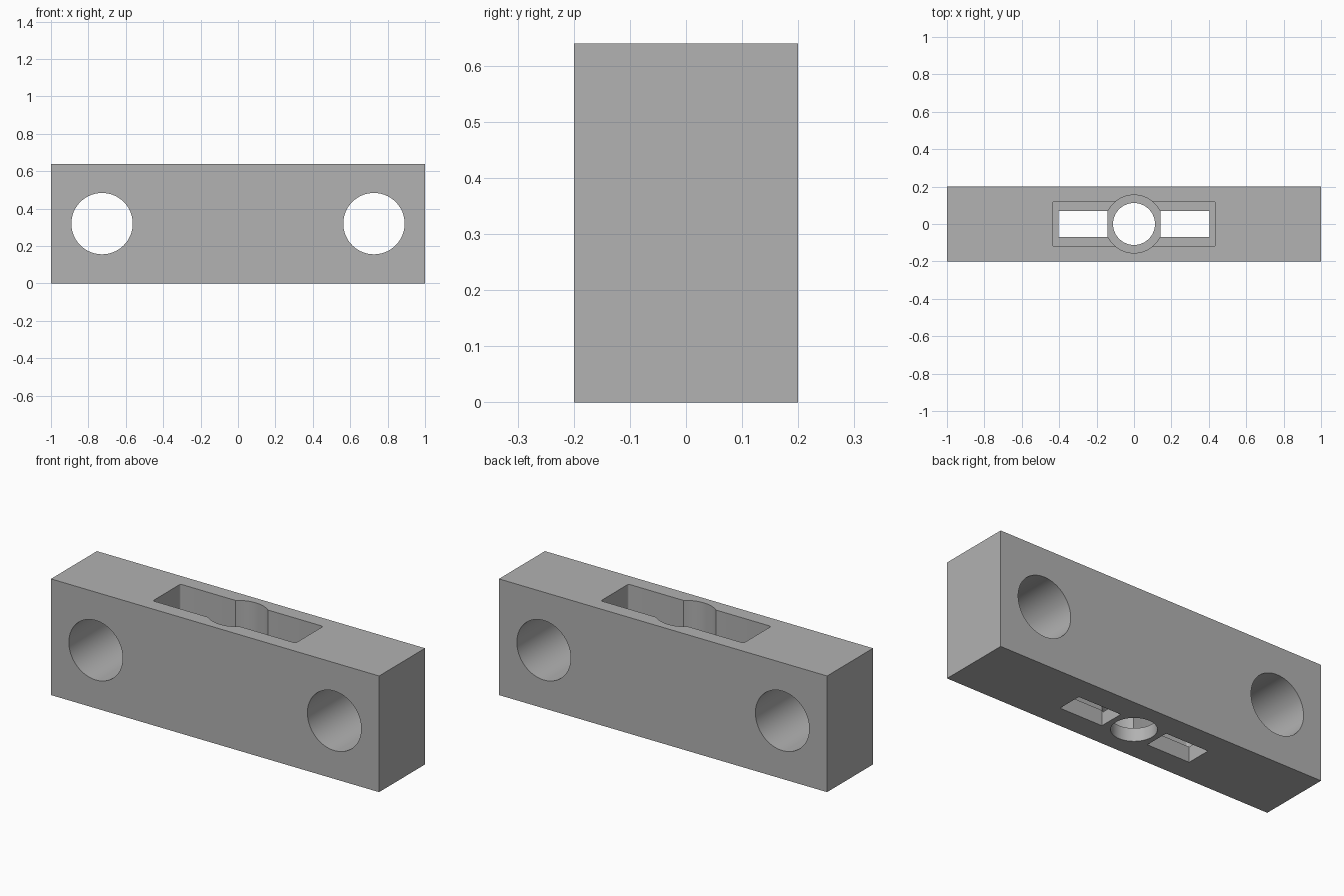
import bpy
import bmesh
import math
from mathutils import Matrix, Vector

cube = bpy.data.objects.get("Cube")
if cube:
    bpy.data.objects.remove(cube, do_unlink=True)

LENGTH, DEPTH, HEIGHT = 2.0, 0.4, 0.64
POCKET_FLOOR, BORE_FLOOR = 0.085, 0.072
ABOVE, BELOW = HEIGHT + 0.1, -0.1

grey = bpy.data.materials.new("plain grey")
grey.use_nodes = True
colour = (0.445, 0.445, 0.445, 1)
grey.diffuse_color = colour
grey.node_tree.nodes["Principled BSDF"].inputs["Base Color"].default_value = colour


def make_object(name, bm):
    mesh = bpy.data.meshes.new(name)
    bm.to_mesh(mesh)
    bm.free()
    mesh.materials.append(grey)
    obj = bpy.data.objects.new(name, mesh)
    bpy.context.collection.objects.link(obj)
    return obj


def box(name, low, high, corner=0):
    """Box between two corners, with optional rounded upright edges."""
    low, high = Vector(low), Vector(high)
    bm = bmesh.new()
    bmesh.ops.create_cube(bm, size=1)
    for v in bm.verts:
        v.co = (low + high) / 2 + v.co * (high - low)
    if corner:
        upright = [e for e in bm.edges
                   if abs(e.verts[0].co.z - e.verts[1].co.z) > 0.01]
        bmesh.ops.bevel(bm, geom=upright, offset=corner, segments=4,
                        profile=0.5, affect='EDGES')
    return make_object(name, bm)


def cylinder(name, radius, length, centre, turn=0):
    """Cylinder along z, tipped about x by the turn angle."""
    bm = bmesh.new()
    matrix = Matrix.Translation(centre) @ Matrix.Rotation(turn, 4, 'X')
    bmesh.ops.create_cone(bm, cap_ends=True, segments=96, radius1=radius,
                          radius2=radius, depth=length, matrix=matrix)
    return make_object(name, bm)


def upright_cylinder(name, radius, bottom, top):
    return cylinder(name, radius, top - bottom, (0, 0, (bottom + top) / 2))


# Main block
block = box("block", (-LENGTH / 2, -DEPTH / 2, 0), (LENGTH / 2, DEPTH / 2, HEIGHT))

# Top pocket, round well and the drain hole beneath it
cutters = [
    box("pocket_cutter", (-0.435, -0.12, POCKET_FLOOR), (0.435, 0.12, ABOVE), 0.01),
    upright_cylinder("well_cutter", 0.155, BORE_FLOOR, ABOVE),
    upright_cylinder("floor_hole_cutter", 0.112, BELOW, 0.3),
]

# Paired cross holes and floor slots
for side, x in (("left", 1), ("right", -1)):
    cutters.append(cylinder(side + "_hole_cutter", 0.164, 1,
                            (x * 0.727, 0, HEIGHT / 2), math.pi / 2))
    near, far = sorted((x * 0.142, x * 0.403))
    cutters.append(box(side + "_slot_cutter", (near, -0.07, BELOW), (far, 0.07, 0.3)))

# Cut everything from the block
bpy.ops.object.select_all(action='DESELECT')
block.select_set(True)
bpy.context.view_layer.objects.active = block
for cutter in cutters:
    cutter.hide_render = True
    cut = block.modifiers.new(cutter.name, 'BOOLEAN')
    cut.operation = 'DIFFERENCE'
    cut.solver = 'EXACT'
    cut.object = cutter
    bpy.ops.object.modifier_apply(modifier=cut.name)
    bpy.data.objects.remove(cutter, do_unlink=True)

bpy.ops.object.shade_smooth_by_angle(angle=math.radians(30))
